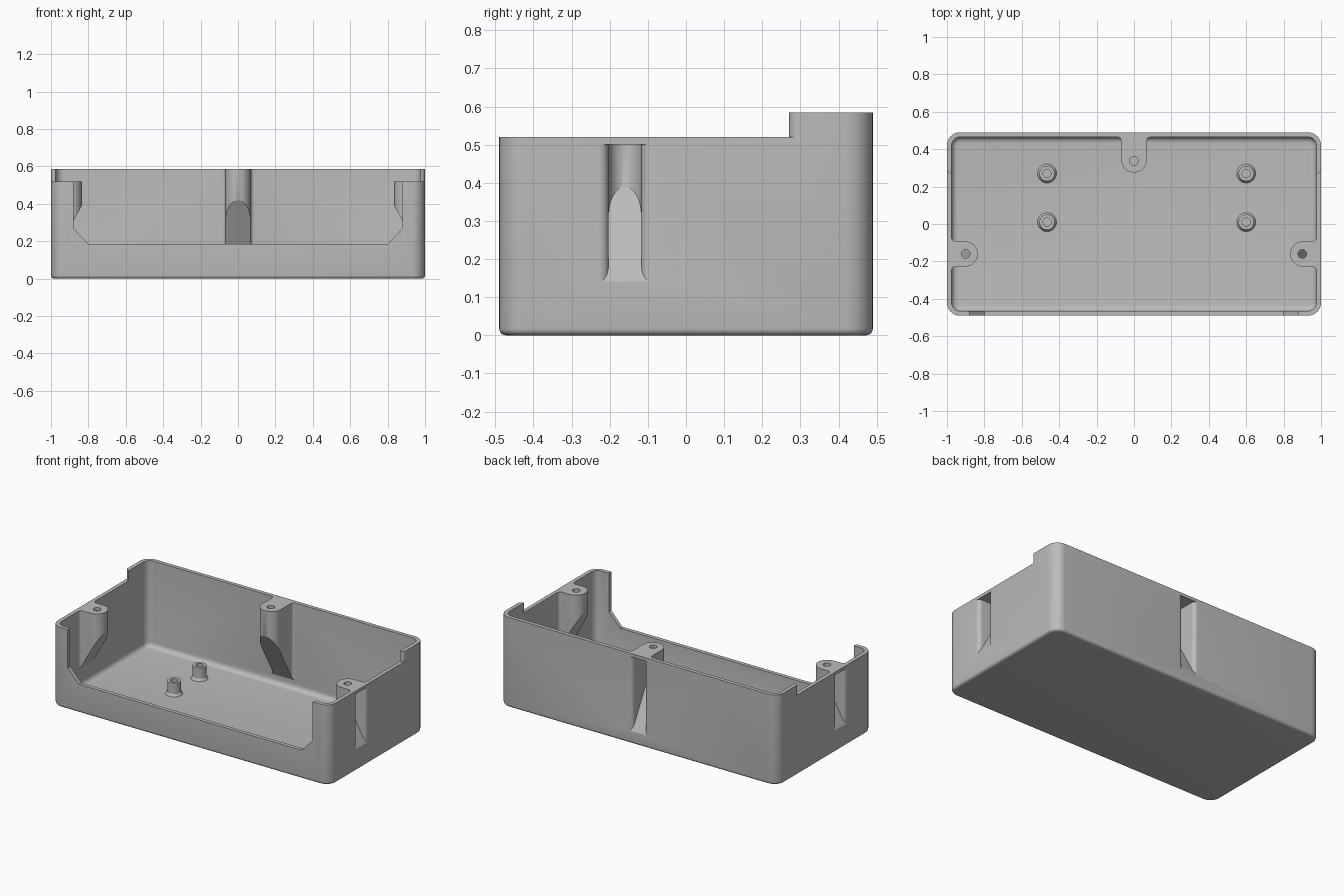
import bpy, bmesh, math
from mathutils import Vector, Matrix

old = bpy.data.objects.get("Cube")
if old:
    bpy.data.objects.remove(old, do_unlink=True)

W, D, H = 1.0, 0.49, 0.585      # half width, half depth, height
WALL, LOW_RIM, RAW_TOP = 0.025, 0.52, 0.61
SLOPE = 1.78                    # rise of the boss undersides

grey = bpy.data.materials.new("plain_grey")
grey.use_nodes = True
colour = (0.5, 0.5, 0.5, 1)
grey.diffuse_color = colour
grey.node_tree.nodes["Principled BSDF"].inputs["Base Color"].default_value = colour


def finish(name, bm):
    bmesh.ops.recalc_face_normals(bm, faces=bm.faces)
    mesh = bpy.data.meshes.new(name)
    bm.to_mesh(mesh)
    bm.free()
    mesh.materials.append(grey)
    obj = bpy.data.objects.new(name, mesh)
    bpy.context.collection.objects.link(obj)
    return obj


def prism(name, low, high):
    """Join two matching rings of points into a solid."""
    bm = bmesh.new()
    a = [bm.verts.new(p) for p in low]
    b = [bm.verts.new(p) for p in high]
    bm.faces.new(a)
    bm.faces.new(b)
    for i in range(len(a)):
        j = (i + 1) % len(a)
        bm.faces.new((a[i], a[j], b[j], b[i]))
    return finish(name, bm)


def rounded_box(name, hx, hy, z0, z1, corner, bottom):
    """Box with rounded upright corners and a rounded bottom edge."""
    bm = bmesh.new()
    bmesh.ops.create_cube(bm, size=1)
    for v in bm.verts:
        v.co = (v.co.x * 2 * hx, v.co.y * 2 * hy, z1 if v.co.z > 0 else z0)
    upright = [e for e in bm.edges if abs(e.verts[0].co.z - e.verts[1].co.z) > 0.1]
    bmesh.ops.bevel(bm, geom=upright, offset=corner, segments=10, profile=0.5, affect='EDGES')
    base = [e for e in bm.edges if all(abs(v.co.z - z0) < 1e-5 for v in e.verts)]
    bmesh.ops.bevel(bm, geom=base, offset=bottom, segments=5, profile=0.5, affect='EDGES')
    return finish(name, bm)


def cylinder(name, x, y, z0, z1, r, r_low=None):
    bm = bmesh.new()
    bmesh.ops.create_cone(bm, cap_ends=True, segments=32, radius1=r_low or r, radius2=r,
                          depth=z1 - z0, matrix=Matrix.Translation((x, y, (z0 + z1) / 2)))
    return finish(name, bm)


def box(name, lo, hi):
    ring = [(lo[0], lo[1]), (hi[0], lo[1]), (hi[0], hi[1]), (lo[0], hi[1])]
    return prism(name, [(*p, lo[2]) for p in ring], [(*p, hi[2]) for p in ring])


def arc(cx, cy, r, a0, a1, n):
    return [(cx + r * math.cos(math.radians(a0 + (a1 - a0) * i / n)),
             cy + r * math.sin(math.radians(a0 + (a1 - a0) * i / n))) for i in range(n + 1)]


def tongue(name, origin, inward, start, wall, tip, half, fillet, tip_z, top):
    """Round-ended tongue with flared root and sloping underside."""
    side = [(start, half + fillet)]
    side += arc(wall + fillet, half + fillet, fillet, 180, 270, 6)
    side += arc(tip - half, 0, half, 90, 0, 12)
    ring = side + [(u, -v) for u, v in reversed(side[:-1])]
    o, d = Vector(origin), Vector(inward)
    across = Vector((-d.y, d.x))
    low, high = [], []
    for u, v in ring:
        p = o + d * u + across * v
        low.append((p.x, p.y, tip_z + (u - tip) * SLOPE))
        high.append((p.x, p.y, top))
    return prism(name, low, high)


def combine(target, tool, operation):
    tool.hide_render = True
    mod = target.modifiers.new(tool.name, 'BOOLEAN')
    mod.operation, mod.solver, mod.object = operation, 'EXACT', tool
    bpy.context.view_layer.objects.active = target
    bpy.ops.object.modifier_apply(modifier=mod.name)
    bpy.data.objects.remove(tool, do_unlink=True)


# Tray shell
tray = rounded_box("enclosure_tray", W, D, 0, RAW_TOP, 0.07, 0.018)
cavity = rounded_box("cavity", W - WALL, D - WALL, WALL, 0.8, 0.045, 0.03)
combine(tray, cavity, 'DIFFERENCE')

# Screw bosses, hollowed from outside: origin, inward, tip depth, slope start, top, hole depth
bosses = [((W, -0.16), (-1, 0), 0.165, 0.39, LOW_RIM, 0.10),
          ((-W, -0.16), (1, 0), 0.165, 0.39, LOW_RIM, 0.10),
          ((0, D), (0, -1), 0.215, 0.42, H, 0.153)]
for origin, inward, tip, tip_z, top, hole in bosses:
    combine(tray, tongue("boss", origin, inward, 0.012, WALL, tip, 0.068, 0.02,
                         tip_z, RAW_TOP + 0.02), 'UNION')
for origin, inward, tip, tip_z, top, hole in bosses:
    combine(tray, tongue("recess", origin, inward, -0.03, 0, tip - WALL, 0.043, 0.025,
                         tip_z, top - 0.02), 'DIFFERENCE')
    centre = Vector(origin) + Vector(inward) * hole
    combine(tray, cylinder("screw_hole", centre.x, centre.y, top - 0.03, 0.7, 0.023), 'DIFFERENCE')

# Stepped rim with rounded wall ends
combine(tray, box("top_trim", (-1.2, -1, H), (1.2, 1, 0.9)), 'DIFFERENCE')
end = arc(W - WALL, 0.295, WALL, 0, -90, 6)
plan = [(1.2, -1), (1.2, 0.295)] + end
plan += [(-x, y) for x, y in reversed(plan)]
combine(tray, prism("rim_cut", [(x, y, LOW_RIM) for x, y in plan],
                    [(x, y, 0.9) for x, y in plan]), 'DIFFERENCE')

# Front opening with chamfered lower corners
gap = [(0.88, 0.9), (0.88, 0.27), (0.8, 0.185)]
gap += [(-x, z) for x, z in reversed(gap)]
combine(tray, prism("front_gap", [(x, -0.6, z) for x, z in gap],
                    [(x, -0.455, z) for x, z in gap]), 'DIFFERENCE')

# Board standoffs
floor = WALL - 0.005
for x in (-0.465, 0.6):
    for y in (0.01, 0.27):
        post = cylinder("standoff", x, y, floor, 0.11, 0.041)
        combine(post, cylinder("flare", x, y, floor - 0.002, 0.042, 0.04, 0.055), 'UNION')
        combine(post, cylinder("pilot_hole", x, y, 0.04, 0.2, 0.022), 'DIFFERENCE')
        post.select_set(True)

# Smooth curved faces, keep edges crisp
tray.select_set(True)
bpy.context.view_layer.objects.active = tray
bpy.ops.object.shade_smooth_by_angle(angle=math.radians(30))
